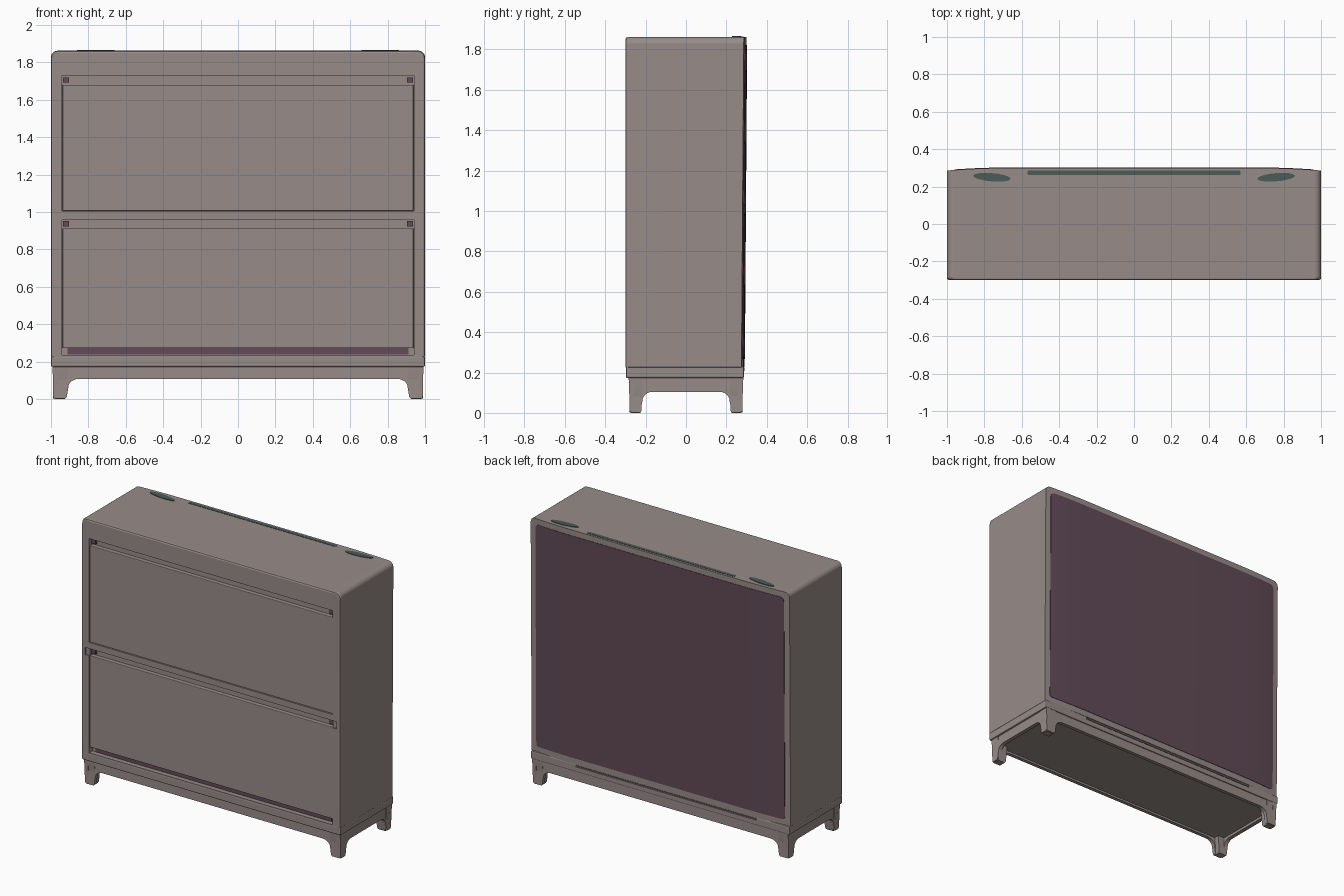
import bpy, bmesh, math

if "Cube" in bpy.data.objects:
    bpy.data.objects.remove(bpy.data.objects["Cube"])


def mat(name, rgb):
    m = bpy.data.materials.new(name)
    m.diffuse_color = (*rgb, 1)
    m.use_nodes = True
    m.node_tree.nodes["Principled BSDF"].inputs["Base Color"].default_value = m.diffuse_color
    return m


TAUPE = mat("taupe", (0.312, 0.264, 0.25))
PLUM = mat("plum", (0.122, 0.07, 0.096))
TEAL = mat("teal", (0.068, 0.108, 0.098))


def loft(name, rings, material=TAUPE, smooth=True, bow=False):
    """Skin a list of closed rings and cap both ends; bow curves the back edges forward."""
    bm = bmesh.new()
    vs = [[bm.verts.new(p) for p in r] for r in rings]
    n = len(vs[0])
    for a, b in zip(vs, vs[1:]):
        for i in range(n):
            j = (i + 1) % n
            bm.faces.new((a[i], a[j], b[j], b[i]))
    bm.faces.new(vs[0])
    bm.faces.new(vs[-1])
    if bow:
        for x in (-0.92, -0.84, -0.75, -0.65, 0.65, 0.75, 0.84, 0.92):
            bmesh.ops.bisect_plane(bm, geom=bm.verts[:] + bm.edges[:] + bm.faces[:],
                                   plane_co=(x, 0, 0), plane_no=(1, 0, 0))
        for v in bm.verts:
            if v.co.y > 0.2:
                v.co.y -= 0.014 * (max(0, abs(v.co.x) - 0.65) / 0.35) ** 2
    bmesh.ops.recalc_face_normals(bm, faces=bm.faces)
    me = bpy.data.meshes.new(name)
    bm.to_mesh(me)
    bm.free()
    me.materials.append(material)
    ob = bpy.data.objects.new(name, me)
    bpy.context.collection.objects.link(ob)
    if smooth:
        bpy.ops.object.select_all(action='DESELECT')
        bpy.context.view_layer.objects.active = ob
        ob.select_set(True)
        bpy.ops.object.shade_smooth_by_angle(angle=math.radians(25))
    return ob


def round_rect(x0, x1, z0, z1, rb, rt, k=6):
    """Rounded rectangle outline with bottom and top corner radii."""
    pts = []
    for cx, cz, r, a0 in ((x1 - rb, z0 + rb, rb, 270), (x1 - rt, z1 - rt, rt, 0),
                          (x0 + rt, z1 - rt, rt, 90), (x0 + rb, z0 + rb, rb, 180)):
        for i in range(k + 1):
            a = math.radians(a0 + 90 * i / k)
            pts.append((cx + r * math.cos(a), cz + r * math.sin(a)))
    return pts


def box(name, x0, x1, y0, y1, z0, z1, material=TAUPE):
    ring = [(x0, z0), (x1, z0), (x1, z1), (x0, z1)]
    return loft(name, [[(x, y, z) for x, z in ring] for y in (y0, y1)], material, False)


def bevel(ob, w):
    m = ob.modifiers.new("soft edges", 'BEVEL')
    m.width, m.segments = w, 2
    return ob


def y_back(z):
    """The back leans out slightly towards the top."""
    return 0.287 + 0.013 * z / 1.86


# carcass with softly rounded front edge and top corners
def ring(inset, y=None):
    pts = round_rect(-1 + inset, 1 - inset, 0.225, 1.862 - inset, 0.004, 0.035)
    return [(x, y_back(z) if y is None else y, z) for x, z in pts]


carcass = loft("carcass", [ring(0.012, -0.3), ring(0.004, -0.296), ring(0, -0.287), ring(0)], bow=True)

# openings in the carcass: two door recesses and a shallow handle slot
cuts = (("upper_opening", 0.94, 1.005, 1.73, -0.265),
        ("lower_opening", 0.94, 0.235, 0.958, -0.265),
        ("slot", 0.97, 0.912, 0.962, -0.292))
for name, hx, z0, z1, depth in cuts:
    c = box(name + "_cutter", -hx, hx, -0.4, depth, z0, z1)
    c.hide_render = True
    c.display_type = 'WIRE'
    b = carcass.modifiers.new(name, 'BOOLEAN')
    b.operation, b.solver, b.object = 'DIFFERENCE', 'EXACT', c
wn = carcass.modifiers.new("even shading", 'WEIGHTED_NORMAL')
wn.keep_sharp = True

# flap doors, with a handle gap above each
for name, z0, z1 in (("upper_door", 1.006, 1.68), ("lower_door", 0.272, 0.912)):
    bevel(box(name, -0.938, 0.938, -0.294, -0.26, z0, z1), 0.004)

# small hinge blocks in the gap corners
for name, z in (("upper_hinge", 1.705), ("lower_hinge", 0.937)):
    for s in (-1, 1):
        box(name, s * 0.92 - 0.016, s * 0.92 + 0.016, -0.28, -0.26, z - 0.014, z + 0.014, PLUM)

# dark gap below the lower door
box("lower_gap_panel", -0.912, 0.912, -0.27, -0.262, 0.237, 0.273, PLUM)

# back panel and lower slit
panel = round_rect(-0.96, 0.96, 0.268, 1.822, 0.02, 0.03)
loft("back_panel", [[(x, y_back(z) + d, z) for x, z in panel] for d in (-0.004, 0.003)], PLUM, bow=True)
box("back_slit", -0.75, 0.65, 0.284, 0.2895, 0.207, 0.222, PLUM)

# plinth, and the underside panel between the aprons
bevel(box("plinth", -1, 1, -0.298, 0.287, 0.172, 0.23), 0.008)
box("underside", -0.965, 0.965, -0.26, 0.26, 0.122, 0.175)


# aprons with curved transitions into the legs
def apron(half, foot, reach, h):
    """Half outline from centre bottom to outer top, then mirrored."""
    right = []
    x_in = half - foot
    for i in range(7):
        a = math.radians(90 * i / 6)
        right.append((x_in - reach + reach * math.sin(a), h - 0.045 * (1 - math.cos(a))))
    right += [(x_in + 0.008, 0.012), (x_in + 0.015, 0.003), (half - 0.014, 0.003),
              (half - 0.006, 0.012), (half, 0.176)]
    return right + [(-x, z) for x, z in reversed(right)]


front = apron(0.992, 0.085, 0.06, 0.108)
side = apron(0.284, 0.068, 0.05, 0.104)
for s, name in ((-1, "front_apron"), (1, "back_apron")):
    loft(name, [[(x, s * y, z) for x, z in front] for y in (0.255, 0.28)])
for s, name in ((-1, "left_apron"), (1, "right_apron")):
    loft(name, [[(s * x, y, z) for y, z in side] for x in (0.96, 0.988)])

# tapered legs
for sx in (-1, 1):
    for sy in (-1, 1):
        rings = []
        for z, o, w, d in ((0, 0.012, 0.055, 0.045), (0.012, 0.007, 0.066, 0.055), (0.174, 0, 0.085, 0.066)):
            x1, y1 = 0.992 - o, 0.283 - o
            rings.append([(sx * x, sy * y, z) for x, y in
                          ((x1 - w, y1 - d), (x1, y1 - d), (x1, y1), (x1 - w, y1))])
        loft("leg", rings)

# teal patches on the top near the back edge
for s in (-1, 1):
    oval = [(s * 0.76 + 0.1 * math.cos(t * math.pi / 12),
             0.25 + 0.022 * math.sin(t * math.pi / 12) + s * 0.008 * math.cos(t * math.pi / 12))
            for t in range(24)]
    loft("top_patch", [[(x, y, z) for x, y in oval] for z in (1.86, 1.866)], TEAL)
strip = round_rect(-0.57, 0.57, 0.262, 0.286, 0.008, 0.008, 3)
loft("top_strip", [[(x, y, z) for x, y in strip] for z in (1.86, 1.864)], TEAL)
